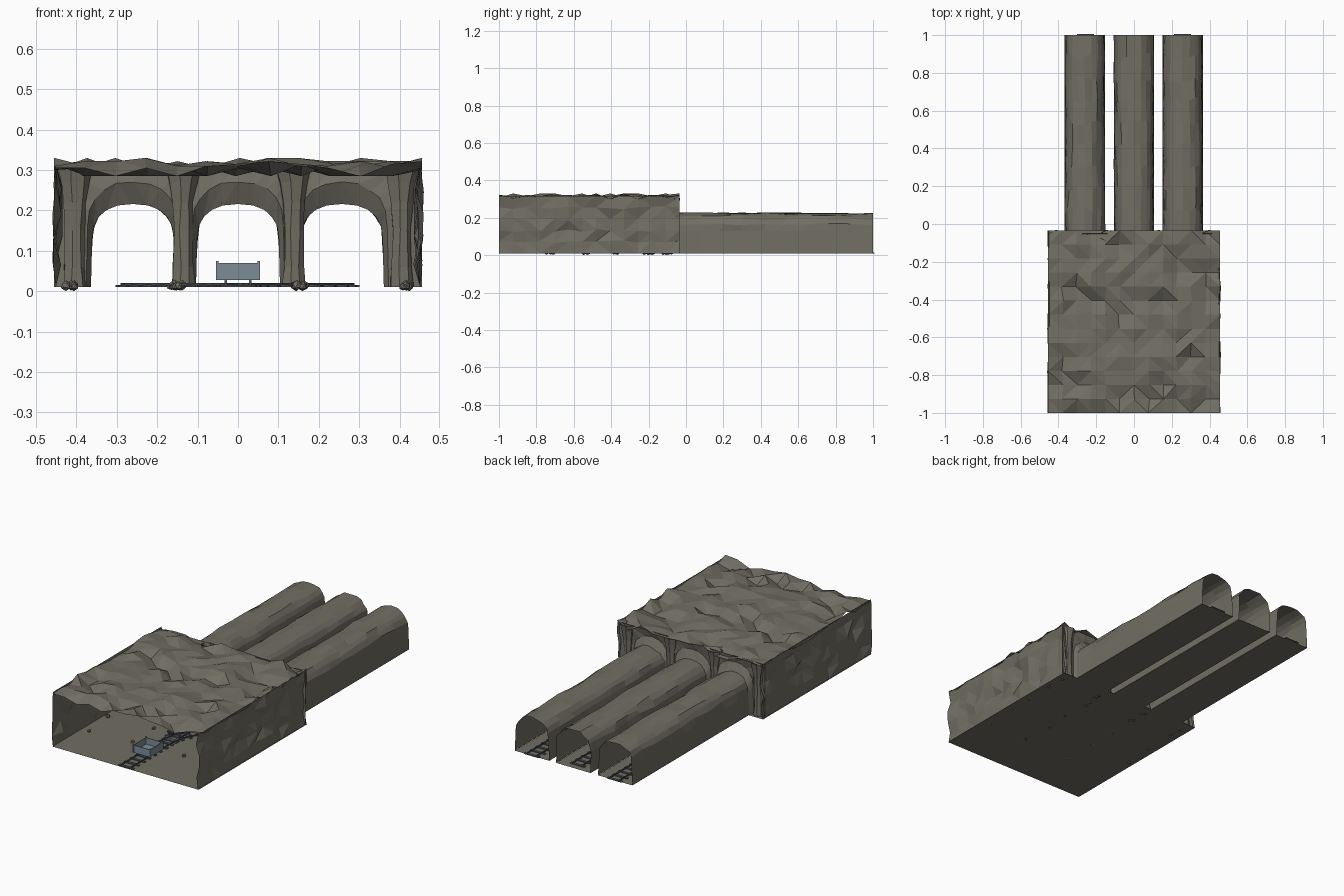
import bpy, bmesh, math, random
from mathutils import Vector, Matrix

if "Cube" in bpy.data.objects:
    bpy.data.objects.remove(bpy.data.objects["Cube"])

random.seed(4)
FLOOR = 0.01


def material(name, rgb):
    m = bpy.data.materials.new(name)
    m.diffuse_color = (*rgb, 1)
    m.use_nodes = True
    m.node_tree.nodes["Principled BSDF"].inputs["Base Color"].default_value = m.diffuse_color
    return m


ROCK = material("grey_brown_rock", (0.165, 0.155, 0.125))
STEEL = material("blue_grey_steel", (0.20, 0.265, 0.30))
TRACK = material("dark_track", (0.085, 0.10, 0.115))


def finish(bm, name, mat):
    me = bpy.data.meshes.new(name)
    bm.to_mesh(me)
    bm.free()
    me.materials.append(mat)
    ob = bpy.data.objects.new(name, me)
    bpy.context.collection.objects.link(ob)
    return ob


def jit(a):
    return random.uniform(-a, a)


def sheet(name, nu, nv, point, split=True):
    """Grid surface from point(i, j), triangulated with mixed diagonals."""
    bm = bmesh.new()
    v = [[bm.verts.new(point(i, j)) for j in range(nv + 1)] for i in range(nu + 1)]
    for i in range(nu):
        for j in range(nv):
            a, b, c, d = v[i][j], v[i + 1][j], v[i + 1][j + 1], v[i][j + 1]
            if not split:
                bm.faces.new((a, b, c, d))
            elif random.random() < 0.5:
                bm.faces.new((a, b, c))
                bm.faces.new((a, c, d))
            else:
                bm.faces.new((a, b, d))
                bm.faces.new((b, c, d))
    return finish(bm, name, ROCK)


def box(bm, center, size, angle=0.0):
    mat = (Matrix.Translation(center) @ Matrix.Rotation(angle, 4, 'Z')
           @ Matrix.Diagonal((*size, 1)))
    bmesh.ops.create_cube(bm, size=1, matrix=mat)


# Cave roof: crumpled sheet
def roof_point(i, j):
    z = random.choice((0.285, 0.305, 0.31, 0.315, 0.322, 0.33))
    edge = i in (0, 12) or j in (0, 13)
    return (-0.455 + 0.91 * i / 12 + (0 if edge else jit(0.006)),
            -1 + 0.965 * j / 13, max(z, 0.3) if i in (0, 12) else z)


sheet("cave_roof", 12, 13, roof_point)

# Cave side walls
for side, label in ((-1, "left"), (1, "right")):
    def wall_point(i, j):
        y = -1 + 0.965 * (i if side > 0 else 13 - i) / 13
        x = 0.447 + (jit(0.013) if 0 < j < 5 else 0.004)
        return (side * x, y, FLOOR + 0.305 * j / 5 + (jit(0.008) if 0 < j < 5 else 0))
    sheet("cave_wall_" + label, 13, 5, wall_point)

# Cave floor
sheet("cave_floor", 6, 6,
      lambda i, j: (-0.455 + 0.91 * i / 6, -1 + 0.965 * j / 6, FLOOR - 0.002), False)

# Arch cross-section shared by tunnels and mouths
N = 12


def arch(k, half, top, spring=0.13):
    """Point k of an arch: two wall steps each side, curved crown between."""
    if k == 0 or k == N:
        return (half if k == 0 else -half), FLOOR
    a = math.pi * (k - 1) / (N - 2)
    c, s = math.cos(a), math.sin(a)
    return half * 0.97 * math.copysign(abs(c) ** 0.85, c), spring + (top - spring) * s ** 0.85


BAYS = ((-0.26, -0.455, -0.135), (0.0, -0.135, 0.135), (0.257, 0.135, 0.455))

for n, (cx, x0, x1) in enumerate(BAYS):
    label = ("left", "middle", "right")[n]

    # Tunnel shell
    def tunnel_point(i, k):
        x, z = arch(k, 0.107, 0.223)
        if 0 < k < N:
            x += jit(0.005)
            z += jit(0.006)
        return (cx + x, -0.04 + 1.04 * i / 9 + (jit(0.02) if 0 < i < 9 else 0), z)
    sheet("tunnel_shell_" + label, 9, N, tunnel_point, False)

    # Tunnel floor
    sheet("tunnel_floor_" + label, 1, 4,
          lambda i, j: (cx - 0.107 + 0.214 * i, -0.05 + 1.05 * j / 4, FLOOR - 0.001), False)

    # Back wall bay: flared mouth spreading out to the rectangular bay outline
    def bay_point(i, k):
        if i == 0:
            x, z = arch(k, 0.104, 0.216)
            return (cx + x, -0.037, z)
        if i == 1:
            x, z = arch(k, 0.116, 0.268, 0.16)
            return (cx + x, -0.062 + jit(0.004), z + (jit(0.005) if 0 < k < N else 0))
        zs = 0.31
        if k <= 3:
            return (x1, -0.05, FLOOR + (zs - FLOOR) * k / 3)
        if k >= N - 3:
            return (x0, -0.05, FLOOR + (zs - FLOOR) * (N - k) / 3)
        return (x1 + (x0 - x1) * (k - 3) / (N - 6), -0.05, zs)
    sheet("back_wall_" + label, 2, N, bay_point)

# Rough pillars flanking the mouths
PILLARS = (-0.405, -0.137, 0.137, 0.405)
for n, px in enumerate(PILLARS):
    prof = ((FLOOR, 0.03), (0.06, 0.025), (0.15, 0.024), (0.22, 0.027), (0.27, 0.036), (0.305, 0.045))
    ring = [[(px + r * math.cos(t * math.pi / 3.5) + jit(0.003),
              -0.062 + 0.7 * r * math.sin(t * math.pi / 3.5), z) for t in range(7)] for z, r in prof]
    sheet("pillar_%d" % n, 7, 5, lambda i, j: ring[j][i % 7], False)


# Tracks: straight centre line and two side lines that branch off it
def track_path(offset, start, branch):
    pts = []
    for s in range(int((1 - start) / 0.05) + 1):
        y = start + 0.05 * s
        t = min(max((y + 0.62) / 0.52, 0), 1) if branch else 1
        pts.append(Vector((offset * t * t * (3 - 2 * t), y, 0)))
    return pts


for label, off, start, branch in (("middle", 0, -0.99, False),
                                  ("left", -0.258, -0.6, True), ("right", 0.256, -0.6, True)):
    pts = track_path(off, start, branch)
    ties, rails = bmesh.new(), bmesh.new()
    for i, p in enumerate(pts):
        d = pts[min(i + 1, len(pts) - 1)] - pts[max(i - 1, 0)]
        ang = math.atan2(d.y, d.x) - math.pi / 2
        box(ties, (p.x, p.y, 0.0125), (0.09, 0.014, 0.005), ang)
        if i + 1 < len(pts):
            q = pts[i + 1]
            seg = q - p
            side = Vector((seg.y, -seg.x, 0)).normalized()
            for s in (-0.03, 0.03):
                c = (p + q) / 2 + side * s
                box(rails, (c.x, c.y, 0.018), (0.006, seg.length + 0.002, 0.006),
                    math.atan2(seg.y, seg.x) - math.pi / 2)
    finish(ties, "track_ties_" + label, TRACK)
    finish(rails, "track_rails_" + label, TRACK)

# Mine cart: open tub with corner posts
bm = bmesh.new()
cy, hx, hy = -0.8, 0.05, 0.055
box(bm, (0, cy, 0.031), (2 * hx, 2 * hy, 0.006))
for s in (-1, 1):
    box(bm, (s * hx, cy, 0.049), (0.004, 2 * hy, 0.042))
    box(bm, (0, cy + s * hy, 0.049), (2 * hx, 0.004, 0.042))
    for t in (-1, 1):
        box(bm, (s * 0.051, cy + t * 0.056, 0.0515), (0.006, 0.006, 0.047))
finish(bm, "mine_cart_tub", STEEL)

# Cart wheels
bm = bmesh.new()
for s in (-1, 1):
    for t in (-1, 1):
        bmesh.ops.create_cone(bm, cap_ends=True, segments=8, radius1=0.008, radius2=0.008, depth=0.006,
                              matrix=Matrix.Translation((s * 0.03, cy + t * 0.035, 0.026))
                              @ Matrix.Rotation(math.pi / 2, 4, 'Y'))
finish(bm, "mine_cart_wheels", STEEL)

# Loose rocks along the pillar lines
bm = bmesh.new()
for px in (-0.412, -0.15, 0.152, 0.412):
    for y in (-0.73, -0.54, -0.36, -0.2, -0.1):
        for extra in range(2 if y > -0.25 else 1):
            r = random.uniform(0.011, 0.015)
            res = bmesh.ops.create_icosphere(bm, subdivisions=1, radius=r)
            c = Vector((px + jit(0.014), y + jit(0.025), r * 1.05))
            for v in res["verts"]:
                v.co = c + v.co * random.uniform(0.8, 1.05)
                v.co.z = max(v.co.z, 0)
finish(bm, "loose_rocks", ROCK)
